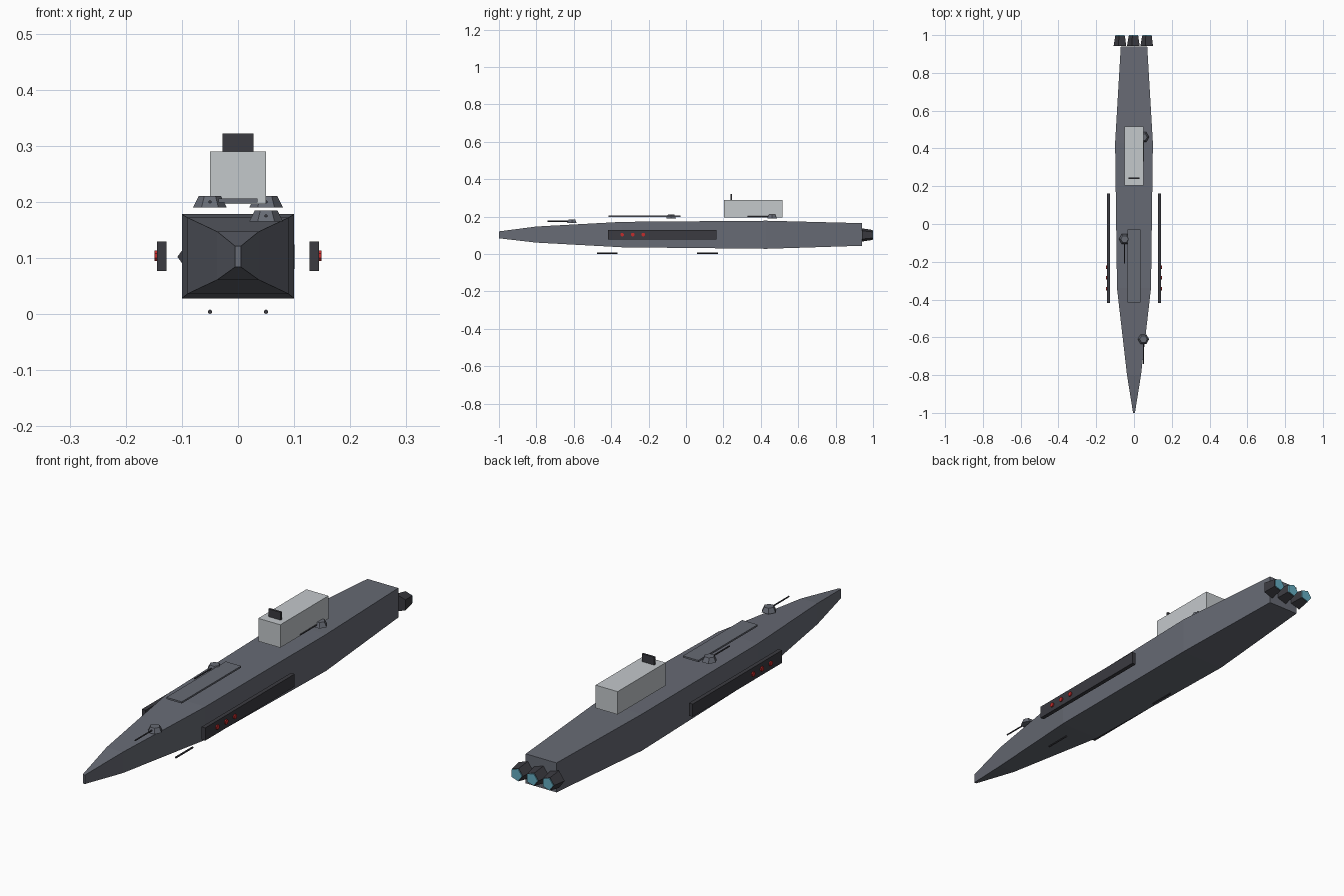
import bpy, bmesh, math
from mathutils import Matrix

cube = bpy.data.objects.get("Cube")
if cube:
    bpy.data.objects.remove(cube, do_unlink=True)


def material(name, rgb):
    m = bpy.data.materials.new(name)
    m.use_nodes = True
    m.diffuse_color = (*rgb, 1)
    m.node_tree.nodes["Principled BSDF"].inputs["Base Color"].default_value = (*rgb, 1)
    return m


HULL = material("hull grey", (0.135, 0.145, 0.175))
DARK = material("dark metal", (0.043, 0.043, 0.052))
PALE = material("pale grey", (0.55, 0.58, 0.6))
RED = material("red", (0.55, 0.025, 0.025))
BLUE = material("engine blue", (0.13, 0.42, 0.54))


def finish(name, bm, mat):
    bmesh.ops.recalc_face_normals(bm, faces=bm.faces[:])
    mesh = bpy.data.meshes.new(name)
    bm.to_mesh(mesh)
    bm.free()
    mesh.materials.append(mat)
    obj = bpy.data.objects.new(name, mesh)
    bpy.context.scene.collection.objects.link(obj)
    return obj


def box(name, mat, x, y, z):
    """Box from (low, high) ranges on each axis."""
    bm = bmesh.new()
    ranges = (x, y, z)
    size = [b - a for a, b in ranges]
    mid = [(a + b) / 2 for a, b in ranges]
    bmesh.ops.create_cube(bm, size=1, matrix=Matrix.Translation(mid) @ Matrix.Diagonal((*size, 1)))
    return finish(name, bm, mat)


def cone(name, mat, sides, r1, r2, depth, loc, axis="Z", turn=0):
    """Tapered prism, r1 at the low end of the axis and r2 at the high end."""
    bm = bmesh.new()
    tilt = {"Z": Matrix(), "Y": Matrix.Rotation(-math.pi / 2, 4, "X"),
            "X": Matrix.Rotation(math.pi / 2, 4, "Y")}[axis]
    bmesh.ops.create_cone(bm, cap_ends=True, segments=sides, radius1=r1, radius2=r2, depth=depth,
                          matrix=Matrix.Translation(loc) @ tilt @ Matrix.Rotation(turn, 4, "Z"))
    # Point a corner along +x for upright and lengthwise prisms
    return finish(name, bm, mat)


# Hull: rectangular sections lofted from bow to stern (y, half width, bottom, top)
sections = [(-1, 0.005, 0.084, 0.121), (-0.8, 0.037, 0.061, 0.147),
            (-0.34, 0.09, 0.036, 0.172), (0.43, 0.1, 0.028, 0.178),
            (0.94, 0.07, 0.044, 0.165)]
bm = bmesh.new()
rings = [[bm.verts.new(p) for p in ((-w, y, lo), (w, y, lo), (w, y, hi), (-w, y, hi))]
         for y, w, lo, hi in sections]
for a, b in zip(rings, rings[1:]):
    for i in range(4):
        j = (i + 1) % 4
        bm.faces.new((a[i], a[j], b[j], b[i]))
bm.faces.new(rings[0])
bm.faces.new(rings[-1])
finish("hull", bm, HULL)

# Superstructure and deck
box("bridge_tower", PALE, (-0.05, 0.05), (0.203, 0.515), (0.196, 0.29))
box("sensor_plate", DARK, (-0.028, 0.028), (0.237, 0.246), (0.29, 0.322))
box("deck_plate", HULL, (-0.035, 0.035), (-0.415, -0.03), (0.199, 0.206))

# Side pods with red lamps
for side, s in (("left", 1), ("right", -1)):
    box(f"{side}_pod", DARK, sorted((s * 0.127, s * 0.144)), (-0.418, 0.162), (0.077, 0.129))
    for i in range(3):
        cone(f"{side}_lamp_{i + 1}", RED, 8, 0.01, 0.01, 0.01,
             (s * 0.144, -0.342 + 0.057 * i, 0.104), "X", math.pi / 8)

# Deck turrets with barrels pointing to the bow
turrets = [("bow", 0.05, -0.61, 0.175), ("middle", -0.05, -0.08, 0.2), ("aft", 0.05, 0.46, 0.2)]
for name, x, y, z in turrets:
    cone(f"{name}_turret", HULL, 6, 0.03, 0.02, 0.02, (x, y, z), turn=math.pi / 2)
    cone(f"{name}_barrel", DARK, 6, 0.003, 0.003, 0.13, (x, y - 0.065, z), "Y")

# Guns slung under the keel
for name, x, y in (("front", 0.05, -0.42), ("rear", -0.05, 0.115)):
    cone(f"{name}_keel_gun", DARK, 6, 0.004, 0.004, 0.11, (x, y, 0.004), "Y")

# Engines at the stern, each with a glowing end
for name, x in (("right", -0.071), ("centre", 0), ("left", 0.071)):
    cone(f"{name}_engine", DARK, 5, 0.037, 0.028, 0.055, (x, 0.969, 0.102), "Y", math.pi / 2)
    cone(f"{name}_engine_glow", BLUE, 5, 0.026, 0.026, 0.008, (x, 0.996, 0.102), "Y", math.pi / 2)
